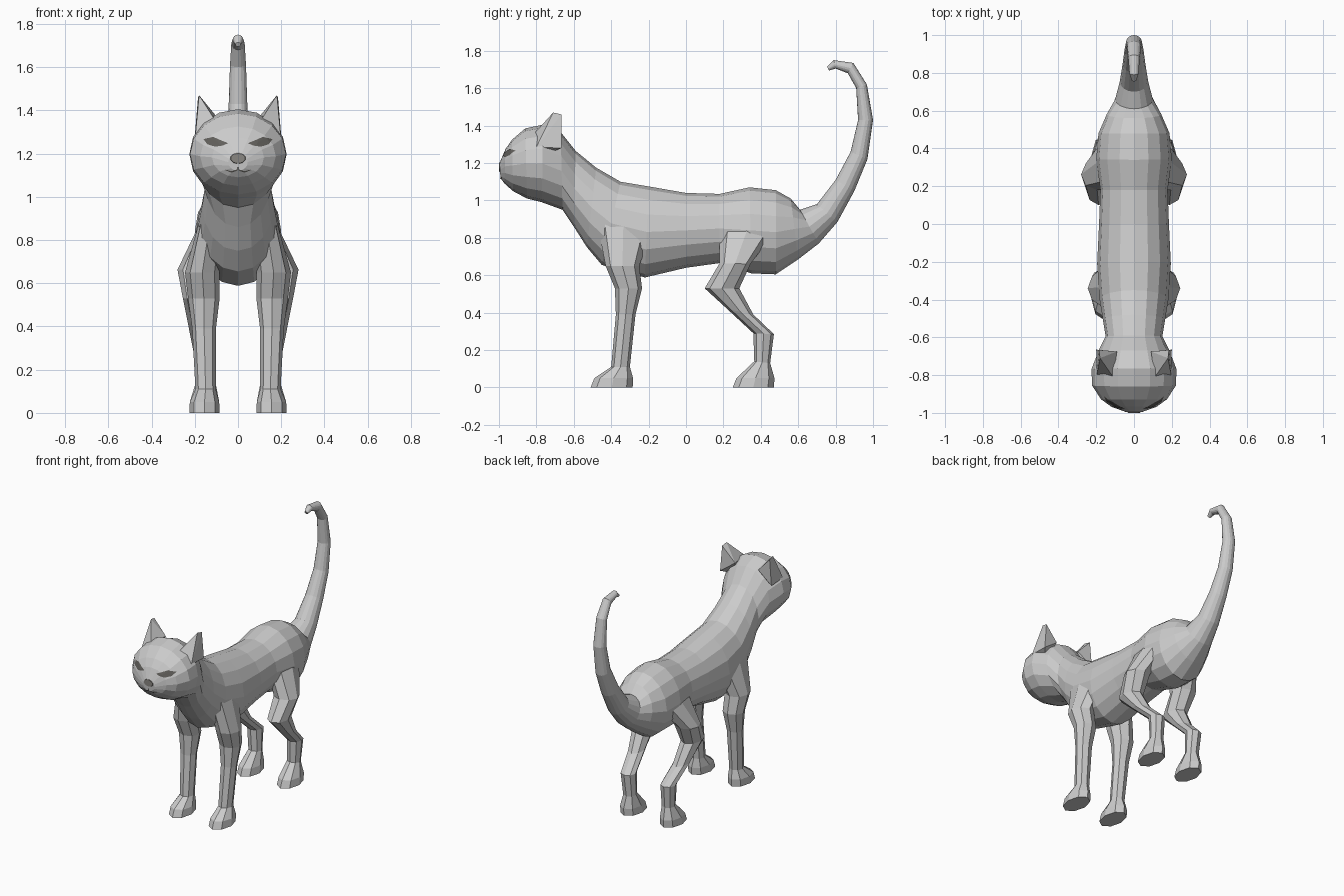
import bpy, bmesh, math
from mathutils import Vector
from mathutils.bvhtree import BVHTree


def finish(name, bm, mirror=False, mat=None):
    bmesh.ops.recalc_face_normals(bm, faces=bm.faces)
    me = bpy.data.meshes.new(name)
    bm.to_mesh(me)
    bm.free()
    ob = bpy.data.objects.new(name, me)
    bpy.context.collection.objects.link(ob)
    if mirror:
        ob.modifiers.new("mirror", 'MIRROR').use_mirror_merge = False
    if mat:
        me.materials.append(mat)
    return ob


def loft(name, rings, sides, mirror=False):
    """Each ring: side-view end points (y, z) and (y, z), half width, centre x."""
    bm = bmesh.new()
    loops = []
    for ay, az, by, bz, w, x in rings:
        a, b = Vector((x, ay, az)), Vector((x, by, bz))
        c, d = (a + b) / 2, (a - b) / 2
        loops.append([bm.verts.new(c + d * math.cos(t) + Vector((w * math.sin(t), 0, 0)))
                      for t in (2 * math.pi * i / sides for i in range(sides))])
    for p, q in zip(loops, loops[1:]):
        for i in range(sides):
            j = (i + 1) % sides
            bm.faces.new((p[i], p[j], q[j], q[i]))
    bm.faces.new(loops[0])
    bm.faces.new(loops[-1])
    return finish(name, bm, mirror)


# Head, neck and trunk flowing into the tail
head_trunk = [
    (-.997, 1.20, -.992, 1.12, .045), (-.965, 1.275, -.97, 1.09, .12),
    (-.93, 1.325, -.925, 1.05, .175), (-.86, 1.385, -.85, 1.01, .222),
    (-.765, 1.405, -.77, .99, .225), (-.67, 1.365, -.66, .95, .185),
    (-.59, 1.265, -.60, .86, .15), (-.48, 1.175, -.53, .75, .165),
    (-.35, 1.10, -.45, .655, .182), (-.20, 1.075, -.22, .588, .195),
    (0, 1.04, 0, .64, .185), (.18, 1.035, .18, .665, .178),
    (.34, 1.07, .35, .61, .20), (.48, 1.055, .48, .605, .188),
    (.56, 1.01, .60, .685, .145)]
tail = [
    (.61, .95, .71, .77, .10), (.70, .98, .81, .885, .075),
    (.80, 1.11, .90, 1.05, .06), (.88, 1.26, .97, 1.22, .05),
    (.92, 1.43, 1.0, 1.43, .043), (.91, 1.60, .967, 1.62, .037),
    (.865, 1.68, .895, 1.735, .031), (.80, 1.705, .79, 1.75, .024),
    (.765, 1.695, .755, 1.715, .012)]
body = loft("body_and_tail", [r + (0,) for r in head_trunk + tail], 16)

# Legs, paw to shoulder or hip
loft("front_legs", [
    (-.51, 0, -.285, 0, .07, .155), (-.49, .05, -.283, .05, .068, .155),
    (-.40, .11, -.30, .11, .047, .15), (-.375, .39, -.27, .39, .055, .157),
    (-.38, .53, -.235, .53, .073, .158), (-.43, .65, -.25, .65, .08, .165),
    (-.48, .91, -.19, .82, .06, .125)], 8, True)
loft("hind_legs", [
    (.25, 0, .47, 0, .07, .155), (.27, .05, .473, .05, .068, .155),
    (.365, .14, .45, .13, .047, .15), (.36, .29, .47, .285, .052, .155),
    (.22, .42, .36, .39, .055, .175), (.10, .53, .285, .53, .068, .187),
    (.18, .665, .345, .66, .085, .195), (.18, .86, .48, .84, .065, .125)], 8, True)

# Ears
bm = bmesh.new()
for co in [(.20, -.665, 1.28), (.197, -.80, 1.285), (.11, -.81, 1.36), (.09, -.675, 1.36),
           (.18, -.71, 1.47), (.185, -.667, 1.46), (.13, -.74, 1.25)]:
    bm.verts.new(co)
bmesh.ops.convex_hull(bm, input=bm.verts)
finish("ears", bm, True)

# Facial markings laid onto the head surface
dark = bpy.data.materials.new("dark_grey")
dark.diffuse_color = (.12, .115, .105, 1)
src = bmesh.new()
src.from_mesh(body.data)
tree = BVHTree.FromBMesh(src)
src.free()


def marking(name, outline, lift=.004):
    bm = bmesh.new()
    f = bm.faces.new([bm.verts.new((x, -2, z)) for x, z in outline])
    bmesh.ops.triangulate(bm, faces=[f])
    bmesh.ops.subdivide_edges(bm, edges=bm.edges[:], cuts=2, use_grid_fill=True)
    for v in bm.verts:
        hit = tree.ray_cast(v.co, Vector((0, 1, 0)))[0]
        v.co.y = hit.y - lift
    return finish(name, bm, True, dark)


marking("eyes", [(.046, 1.248), (.085, 1.264), (.115, 1.277), (.16, 1.267),
                 (.142, 1.243), (.106, 1.232), (.07, 1.237)])
marking("mouth", [(0, 1.138), (.004, 1.138), (.006, 1.126), (.03, 1.118), (.058, 1.126),
                  (.058, 1.122), (.03, 1.112), (0, 1.122)])

# Nose
bm = bmesh.new()
bmesh.ops.create_cone(bm, cap_ends=True, segments=10, radius1=.045, radius2=.034, depth=.03)
for v in bm.verts:
    x, y, z = v.co
    v.co = (x, -.985 - z, 1.178 + y * .7)
nose_mat = bpy.data.materials.new("nose_grey")
nose_mat.diffuse_color = (.25, .24, .22, 1)
finish("nose", bm, False, nose_mat)
